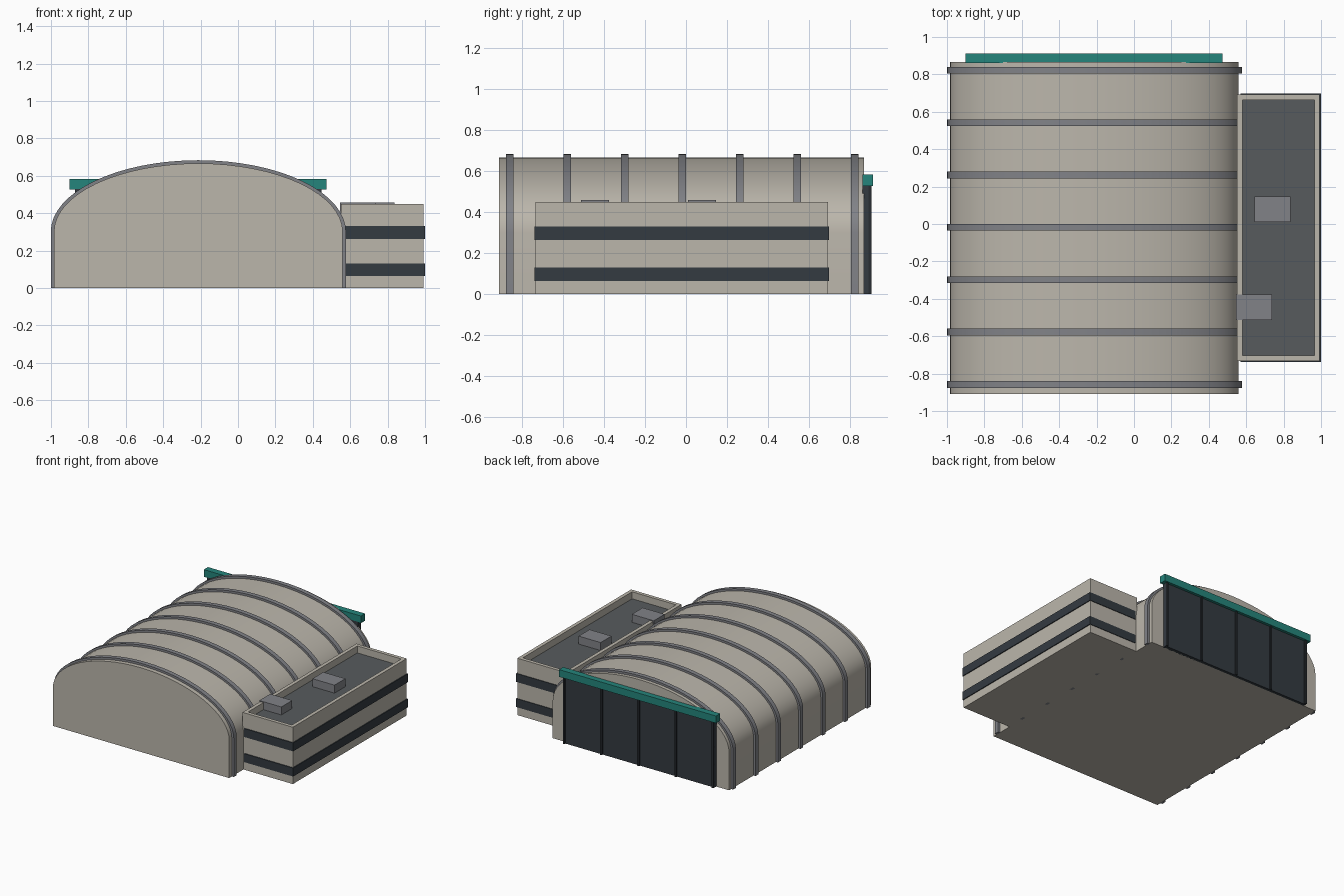
import bpy, bmesh, math

cube = bpy.data.objects.get("Cube")
if cube:
    bpy.data.objects.remove(cube, do_unlink=True)


def material(name, rgb):
    m = bpy.data.materials.new(name)
    m.use_nodes = True
    m.diffuse_color = (*rgb, 1)
    m.node_tree.nodes["Principled BSDF"].inputs["Base Color"].default_value = (*rgb, 1)
    return m


WALL = material("warm grey cladding", (0.50, 0.47, 0.41))
RIB = material("mid grey metal", (0.22, 0.225, 0.245))
DECK = material("dark roof felt", (0.095, 0.105, 0.11))
GLASS = material("dark blue grey", (0.034, 0.043, 0.053))
FRAME = material("near black steel", (0.022, 0.027, 0.032))
TEAL = material("teal paint", (0.018, 0.235, 0.20))


def finish(bm, name, mats):
    bmesh.ops.recalc_face_normals(bm, faces=bm.faces)
    mesh = bpy.data.meshes.new(name)
    bm.to_mesh(mesh)
    bm.free()
    for m in mats:
        mesh.materials.append(m)
    ob = bpy.data.objects.new(name, mesh)
    bpy.context.collection.objects.link(ob)
    return ob


def box(name, x, y, z, *mats):
    bm = bmesh.new()
    bmesh.ops.create_cube(bm, size=1)
    for v in bm.verts:
        v.co = [lo + (c + 0.5) * (hi - lo) for c, (lo, hi) in zip(v.co, (x, y, z))]
    return finish(bm, name, mats)


def smooth(ob):
    bpy.ops.object.select_all(action='DESELECT')
    ob.select_set(True)
    bpy.context.view_layer.objects.active = ob
    bpy.ops.object.shade_smooth_by_angle(angle=math.radians(30))


# Hall section: straight walls under a half ellipse
CX, SPRING, HALF, RISE, SEGS = -0.212, 0.30, 0.772, 0.366, 32


def arch(grow):
    a, b = HALF + grow, RISE + grow
    curve = [(CX + a * math.cos(math.pi * i / SEGS),
              SPRING + b * math.sin(math.pi * i / SEGS)) for i in range(SEGS + 1)]
    return [(CX + a, 0)] + curve + [(CX - a, 0)]


def extrude(name, outline, y0, y1, mat):
    bm = bmesh.new()
    face = bm.faces.new([bm.verts.new((x, y0, z)) for x, z in outline])
    new = bmesh.ops.extrude_face_region(bm, geom=[face])["geom"]
    bmesh.ops.translate(bm, vec=(0, y1 - y0, 0),
                        verts=[g for g in new if isinstance(g, bmesh.types.BMVert)])
    ob = finish(bm, name, [mat])
    smooth(ob)
    return ob


extrude("hall_shell", arch(0), -0.91, 0.867, WALL)

# Seven outer ribs
for i in range(7):
    y = -0.858 + 0.28 * i
    extrude(f"hall_rib_{i + 1}", arch(0.017) + arch(-0.005)[::-1], y - 0.018, y + 0.018, RIB)

# Rear sliding door: four panels, posts and the teal header
X0, X1 = -0.872, 0.447
box("hangar_door", (X0, X1), (0.86, 0.89), (0, 0.53), GLASS)
for i in range(5):
    x = X0 + 0.008 + (X1 - X0 - 0.016) * i / 4
    box(f"door_post_{i + 1}", (x - 0.008, x + 0.008), (0.885, 0.903), (0, 0.53), FRAME)
box("door_header", (-0.902, 0.474), (0.86, 0.912), (0.526, 0.583), TEAL)

# Office annexe with a sunken roof deck behind a parapet
office = box("office_block", (0.552, 0.993), (-0.732, 0.692), (0, 0.45), WALL, DECK)
bm = bmesh.new()
bm.from_mesh(office.data)
bm.faces.ensure_lookup_table()
top = max(bm.faces, key=lambda f: f.calc_center_median().z)
bmesh.ops.inset_region(bm, faces=[top], thickness=0.04)
new = bmesh.ops.extrude_face_region(bm, geom=[top])["geom"]
if top.is_valid:
    bmesh.ops.delete(bm, geom=[top], context='FACES_ONLY')
bmesh.ops.translate(bm, vec=(0, 0, -0.055),
                    verts=[g for g in new if isinstance(g, bmesh.types.BMVert)])
for g in new:
    if isinstance(g, bmesh.types.BMFace):
        g.material_index = 1
bmesh.ops.recalc_face_normals(bm, faces=bm.faces)
bm.to_mesh(office.data)
bm.free()

# Window bands wrapping the office
for i, z in enumerate((0.064, 0.263)):
    box(f"window_band_{i + 1}", (0.57, 1.0), (-0.739, 0.697), (z, z + 0.067), GLASS)

# Roof plant
for i, (x, y) in enumerate(((0.645, 0.01), (0.545, -0.512))):
    box(f"roof_unit_{i + 1}", (x, x + 0.193), (y, y + 0.136), (0.39, 0.458), RIB)
